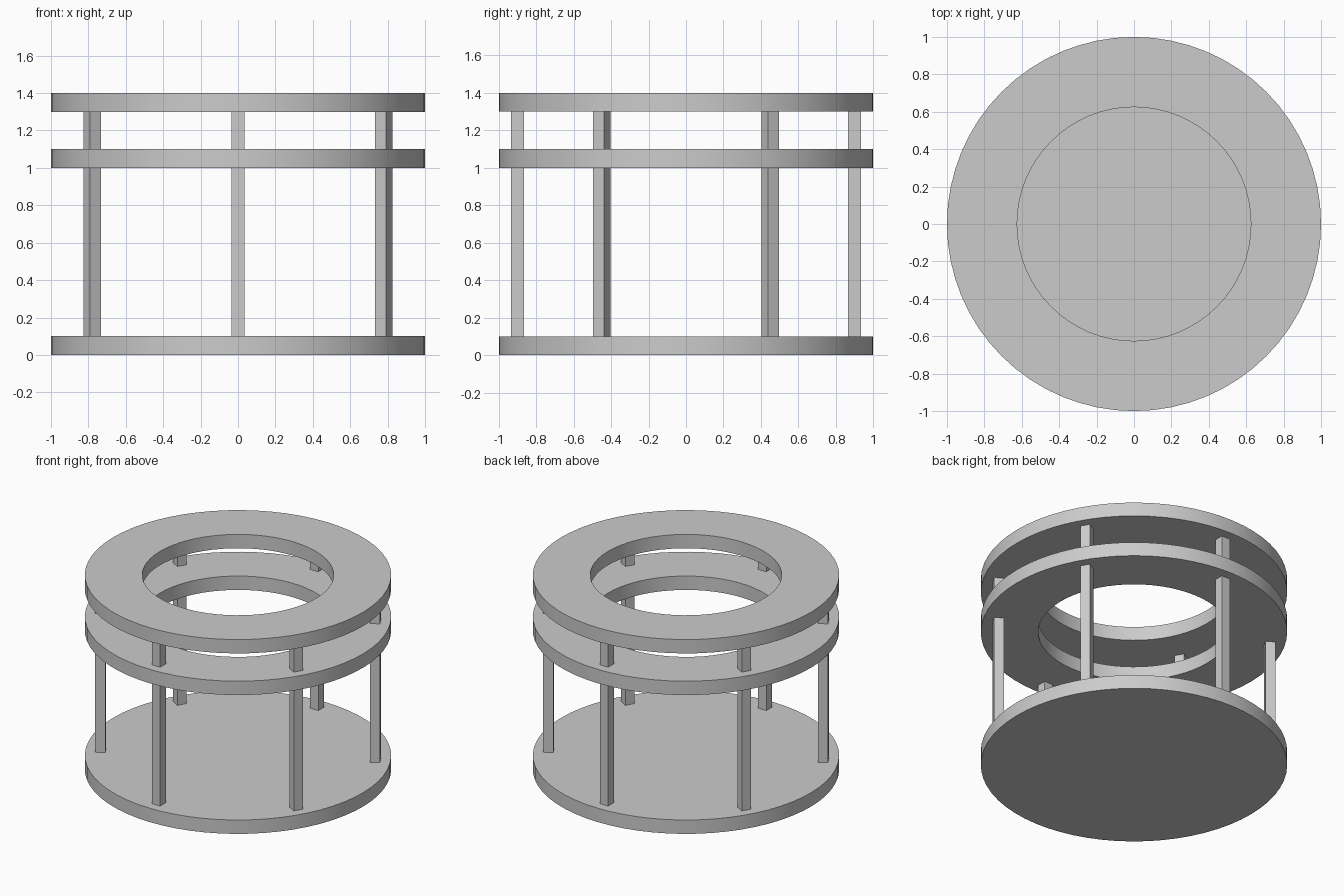
import bpy, bmesh, math
from mathutils import Matrix

if "Cube" in bpy.data.objects:
    bpy.data.objects.remove(bpy.data.objects["Cube"], do_unlink=True)

grey = bpy.data.materials.new("plain grey")
grey.use_nodes = True
COLOUR = (0.6, 0.6, 0.6, 1)
grey.diffuse_color = COLOUR
grey.node_tree.nodes["Principled BSDF"].inputs["Base Color"].default_value = COLOUR

OUTER, INNER, THICK = 1.0, 0.625, 0.1
POST_RADIUS, POST_WIDTH = 0.9, 0.067
TOP_Z = 1.3


def add_object(name, bm, smooth=False):
    bmesh.ops.recalc_face_normals(bm, faces=bm.faces)
    mesh = bpy.data.meshes.new(name)
    bm.to_mesh(mesh)
    bm.free()
    mesh.materials.append(grey)
    ob = bpy.data.objects.new(name, mesh)
    bpy.context.collection.objects.link(ob)
    if smooth:
        bpy.ops.object.select_all(action="DESELECT")
        ob.select_set(True)
        bpy.context.view_layer.objects.active = ob
        bpy.ops.object.shade_smooth_by_angle(angle=math.radians(30))
    return ob


def add_disc(name, z):
    bm = bmesh.new()
    bmesh.ops.create_cone(bm, cap_ends=True, segments=64, radius1=OUTER, radius2=OUTER,
                          depth=THICK, matrix=Matrix.Translation((0, 0, z + THICK / 2)))
    add_object(name, bm, smooth=True)


def add_ring(name, z):
    # rectangular section spun around the z axis
    bm = bmesh.new()
    section = [(INNER, z), (OUTER, z), (OUTER, z + THICK), (INNER, z + THICK)]
    verts = [bm.verts.new((r, 0, h)) for r, h in section]
    edges = [bm.edges.new((verts[i], verts[i - 1])) for i in range(4)]
    bmesh.ops.spin(bm, geom=verts + edges, cent=(0, 0, 0), axis=(0, 0, 1),
                   angle=math.tau, steps=64, use_merge=True)
    bmesh.ops.remove_doubles(bm, verts=bm.verts, dist=0.0001)
    add_object(name, bm, smooth=True)


def add_post(name, angle):
    # square post turned to face outwards
    height = TOP_Z - THICK
    place = (Matrix.Rotation(angle, 4, "Z")
             @ Matrix.Translation((POST_RADIUS, 0, THICK + height / 2))
             @ Matrix.Diagonal((POST_WIDTH, POST_WIDTH, height, 1)))
    bm = bmesh.new()
    bmesh.ops.create_cube(bm, size=1, matrix=place)
    add_object(name, bm)


# solid base and two open rings
add_disc("base_disc", 0)
add_ring("middle_ring", 1.0)
add_ring("top_ring", TOP_Z)

# six posts, one at the front and one at the back
names = ["back_post", "back_right_post", "front_right_post",
         "front_post", "front_left_post", "back_left_post"]
for i, name in enumerate(names):
    add_post(name, math.radians(90 + 60 * i))
